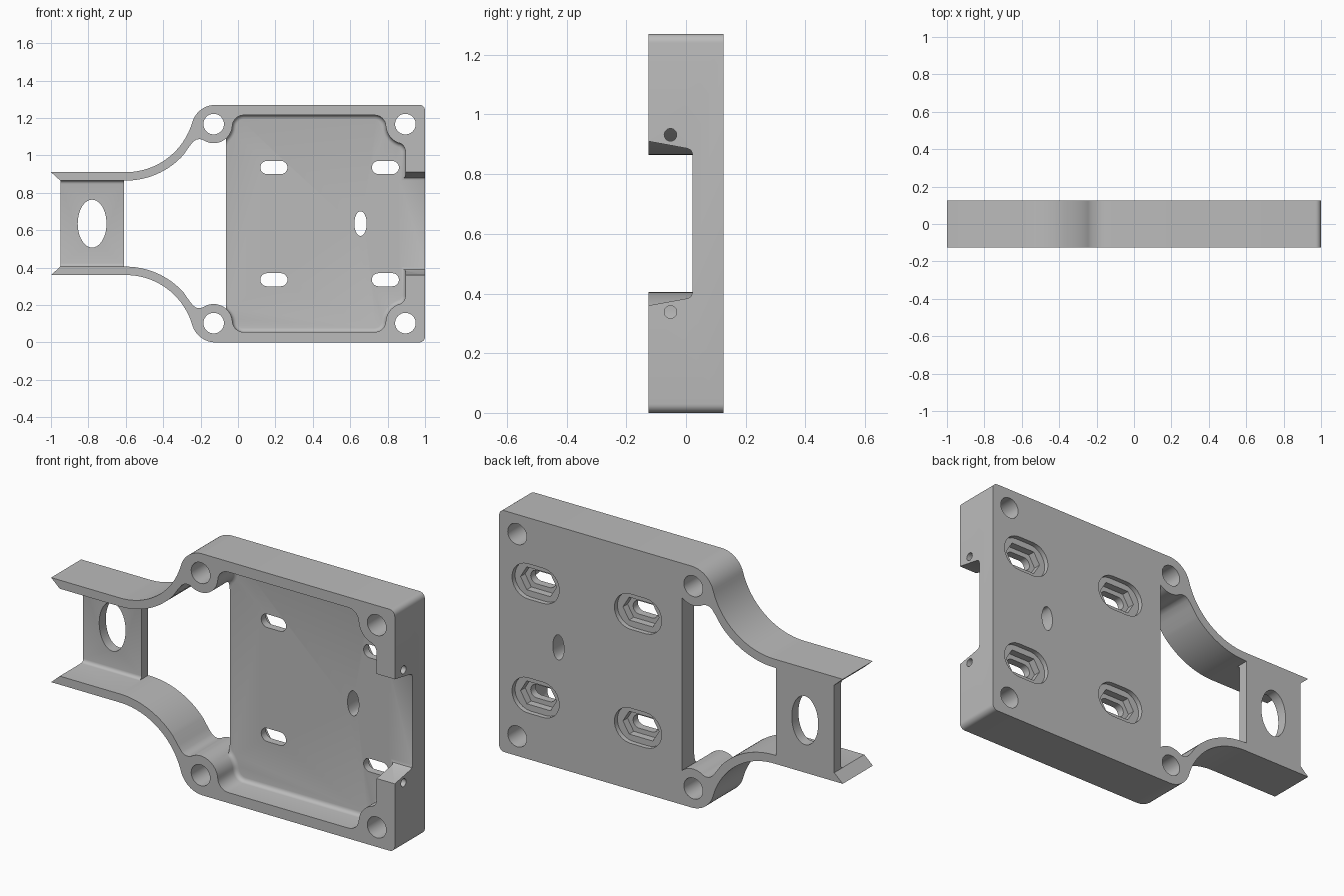
import bpy, bmesh
from math import sin, cos, radians, pi

if "Cube" in bpy.data.objects:
    bpy.data.objects.remove(bpy.data.objects["Cube"])

H = 1.27               # overall height
F, B = -0.125, 0.125   # front and back planes
FLOOR = 0.022          # front face of the mounting plate

grey = bpy.data.materials.new("light_grey")
grey.use_nodes = True
color = (0.5, 0.5, 0.5, 1)
grey.diffuse_color = color
grey.node_tree.nodes["Principled BSDF"].inputs["Base Color"].default_value = color


def arc(cx, cz, r, a0, a1, n=12):
    angles = [radians(a0 + (a1 - a0) * i / n) for i in range(n + 1)]
    return [(cx + r * cos(a), cz + r * sin(a)) for a in angles]


def mirrored(pts):
    """Close an upper half outline with its reflection about mid height."""
    return pts + [(x, H - z) for x, z in reversed(pts)]


def ellipse(cx, cz, rx, rz, n=40):
    return [(cx + rx * cos(2 * pi * i / n), cz + rz * sin(2 * pi * i / n)) for i in range(n)]


def stadium(cx, cz, w, h):
    r, d = h / 2, (w - h) / 2
    return arc(cx + d, cz, r, -90, 90) + arc(cx - d, cz, r, 90, 270)


def long_hexagon(cx, cz, w, h):
    a, b, c = w / 2, h / 2, w / 2 - h * 0.3
    return [(cx + x, cz + z) for x, z in
            ((a, 0), (c, b), (-c, b), (-a, 0), (-c, -b), (c, -b))]


def prism(name, pts, lo, hi, along="y", fillet=0):
    """Extrude a closed outline; optionally round the rim of its far end."""
    bm = bmesh.new()
    place = (lambda u, v, t: (u, t, v)) if along == "y" else (lambda u, v, t: (t, u, v))
    near = [bm.verts.new(place(u, v, lo)) for u, v in pts]
    far = [bm.verts.new(place(u, v, hi)) for u, v in pts]
    bm.faces.new(near)
    cap = bm.faces.new(far)
    n = len(pts)
    for i in range(n):
        j = (i + 1) % n
        bm.faces.new((near[i], near[j], far[j], far[i]))
    bmesh.ops.recalc_face_normals(bm, faces=bm.faces)
    if fillet:
        bmesh.ops.bevel(bm, geom=list(cap.edges), offset=fillet, segments=4,
                        profile=0.5, affect="EDGES", clamp_overlap=True)
    mesh = bpy.data.meshes.new(name)
    bm.to_mesh(mesh)
    bm.free()
    obj = bpy.data.objects.new(name, mesh)
    bpy.context.collection.objects.link(obj)
    return obj


# Outer silhouette: pointed arm tip, flared arm, rounded housing corners
outline = [(-0.95, 0.865), (-1, 0.91)]
outline += arc(-0.6, 1.28, 0.37, -90, -16.3, 24)
outline += arc(-0.12, 1.14, 0.13, 163.7, 90)[1:]
outline += arc(0.97, 1.24, 0.03, 90, 0, 6)
bracket = prism("bracket_body", mirrored(outline), F, B)
bracket.data.materials.append(grey)


def cut(*args, **kw):
    tool = prism("cutter", *args, **kw)
    tool.hide_render = True
    tool.data.materials.append(grey)
    mod = bracket.modifiers.new("cut", "BOOLEAN")
    mod.operation, mod.solver, mod.object = "DIFFERENCE", "EXACT", tool
    bpy.context.view_layer.objects.active = bracket
    bpy.ops.object.modifier_apply(modifier=mod.name)
    mesh = tool.data
    bpy.data.objects.remove(tool)
    bpy.data.meshes.remove(mesh)


# Open window between the two arms
window = [(-0.61, 0.865)] + arc(-0.6, 1.28, 0.415, -90, -42, 18)
window += [(-0.262, 1.045), (-0.24, 1.073), (-0.222, 1.085), (-0.203, 1.087)]
window += arc(-0.13, 1.165, 0.1, 235, 312, 14)
cut(mirrored(window), -0.3, 0.3)

# Filleted tray pocket that wraps around the screw bosses
pocket = [(-0.13, 0.95)] + arc(-0.13, 1.165, 0.1, -48, -4, 8)
pocket += arc(0.03, 1.155, 0.06, 176, 90, 8)[1:]
pocket += arc(0.73, 1.155, 0.06, 90, 3.5, 8)
pocket += arc(0.895, 1.165, 0.105, 183.5, 251, 10)[1:]
pocket += arc(0.845, 1.02, 0.05, 71, 0, 8)[1:]
cut(mirrored(pocket), -0.3, FLOOR, fillet=0.022)

# Tapered notch through the side wall
notch = [(-0.3, 0.94), (F, 0.91), (0.006, 0.886), (0.017, 0.88), (FLOOR, 0.866)]
cut(mirrored(notch), 0.86, 1.2, along="x")

# Recess in front of the end plate
cut(mirrored([(-1.1, 0.865), (-0.58, 0.865)]), -0.3, 0.07, fillet=0.018)

# Oval openings in the end plate and the mounting plate
cut(ellipse(-0.78, H / 2, 0.077, 0.128), -0.3, 0.3)
cut(ellipse(0.655, H / 2, 0.033, 0.066), -0.3, 0.3)

for flip in (False, True):
    def height(z):
        return H - z if flip else z
    # Corner screw holes
    for x in (-0.13, 0.895):
        cut(ellipse(x, height(1.167), 0.055, 0.055), -0.3, 0.3)
    # Slots with a stepped nut recess on the back
    for x in (0.192, 0.788):
        z = height(0.935)
        cut(stadium(x, z, 0.145, 0.07), -0.3, 0.3)
        cut(long_hexagon(x, z, 0.21, 0.12), 0.062, 0.3)
        cut(stadium(x, z, 0.275, 0.185), 0.1, 0.3)
    # Pin hole in the side wall
    cut(ellipse(-0.052, height(0.932), 0.021, 0.021, 20), 0.84, 1.2, along="x")

bpy.ops.object.select_all(action="DESELECT")
bracket.select_set(True)
bpy.context.view_layer.objects.active = bracket
bpy.ops.object.shade_smooth_by_angle(angle=radians(30))
